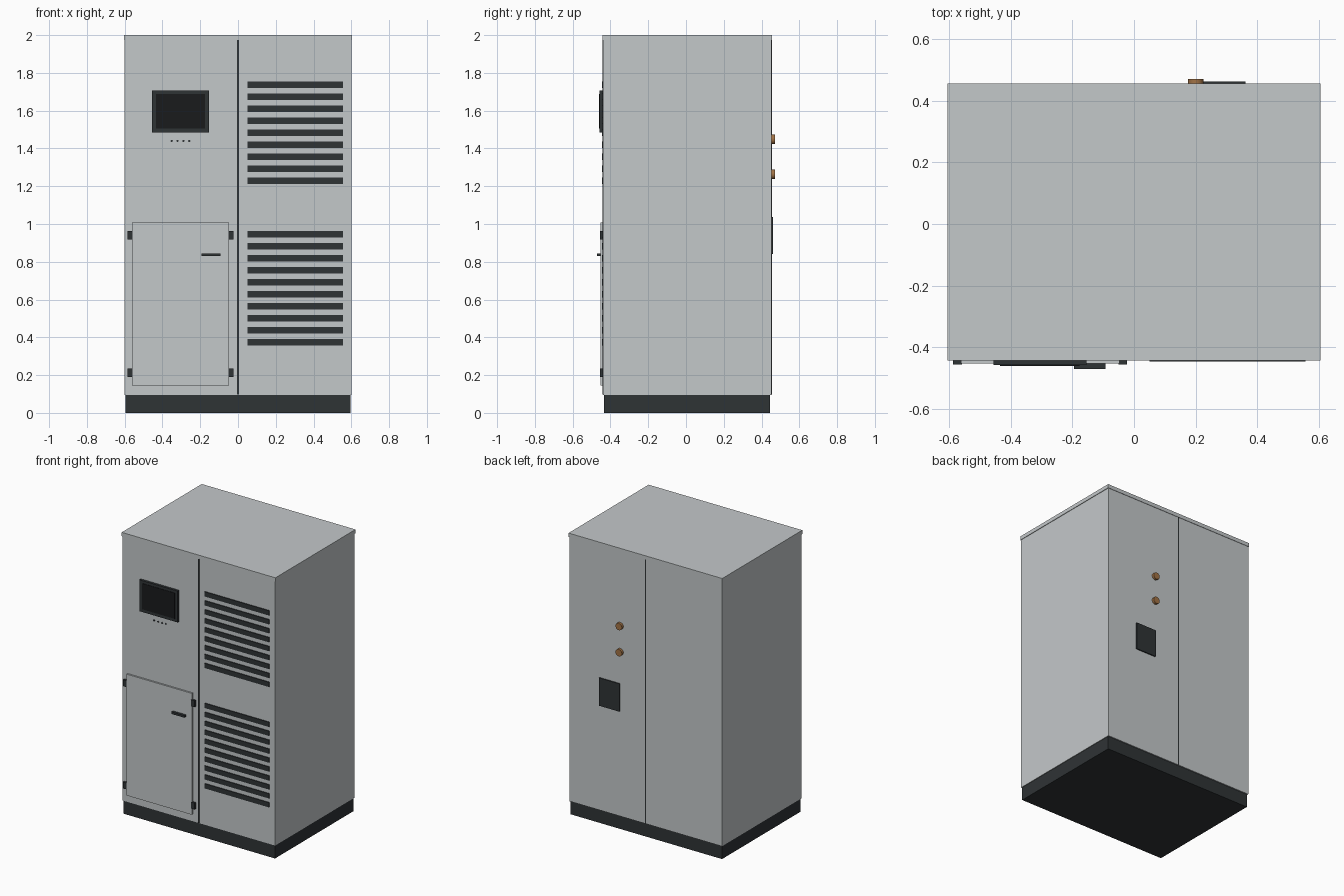
import bpy
from math import pi

if "Cube" in bpy.data.objects:
    bpy.data.objects.remove(bpy.data.objects["Cube"])


def material(name, rgb):
    m = bpy.data.materials.new(name)
    m.diffuse_color = (*rgb, 1)
    m.use_nodes = True
    m.node_tree.nodes["Principled BSDF"].inputs["Base Color"].default_value = m.diffuse_color
    return m


GREY = material("cabinet_grey", (0.55, 0.58, 0.59))
DARK = material("dark_trim", (0.028, 0.033, 0.036))
BLACK = material("screen_black", (0.01, 0.011, 0.012))
COPPER = material("copper", (0.36, 0.17, 0.06))
FRONT, BACK = -0.44, 0.453
EMBED = 0.004


def box(name, x, y, z, mat):
    """Box from (min, max) ranges on each axis."""
    bpy.ops.mesh.primitive_cube_add(size=1, location=[sum(r) / 2 for r in (x, y, z)])
    o = bpy.context.object
    o.name = name
    o.scale = [r[1] - r[0] for r in (x, y, z)]
    bpy.ops.object.transform_apply(location=False, rotation=False, scale=True)
    o.data.materials.append(mat)
    return o


def front_box(name, x, z, y_front, mat):
    return box(name, x, (y_front, FRONT + EMBED), z, mat)


def disc(name, x, z, y, radius, sides, mat):
    """Cylinder lying along y."""
    bpy.ops.mesh.primitive_cylinder_add(vertices=sides, radius=radius, depth=y[1] - y[0],
                                        location=(x, sum(y) / 2, z), rotation=(pi / 2, 0, 0))
    o = bpy.context.object
    o.name = name
    o.data.materials.append(mat)
    bpy.ops.object.shade_smooth_by_angle()
    return o


# Cabinet shell
box("plinth", (-0.595, 0.595), (-0.434, 0.445), (0, 0.097), DARK)
box("cabinet_body", (-0.6, 0.6), (FRONT, BACK), (0.095, 1.974), GREY)
box("roof", (-0.604, 0.604), (-0.443, 0.456), (1.973, 2.0), GREY)

# Centre seams, front and back
front_box("front_seam", (-0.004, 0.004), (0.097, 1.973), FRONT - 0.002, DARK)
box("back_seam", (-0.004, 0.004), (BACK - EMBED, BACK + 0.002), (0.097, 1.973), DARK)

# Control screen and its buttons
front_box("screen_bezel", (-0.456, -0.154), (1.485, 1.708), -0.457, DARK)
front_box("screen_display", (-0.434, -0.176), (1.506, 1.689), -0.460, BLACK)
for i in range(4):
    disc(f"button_{i + 1}", -0.351 + 0.031 * i, 1.44, (FRONT - 0.003, FRONT + EMBED),
         0.006, 12, DARK)

# Ventilation slats: (label, top centre height, count)
for label, top, count in (("upper", 1.737, 9), ("lower", 0.945, 10)):
    for i in range(count):
        z = top - 0.0635 * i
        front_box(f"{label}_vent_slat_{i + 1}", (0.05, 0.555), (z - 0.017, z + 0.017),
                  FRONT - 0.006, DARK)

# Access door with hinges and handle
front_box("access_door", (-0.561, -0.047), (0.146, 1.008), -0.452, GREY)
for side, x in (("left", (-0.586, -0.558)), ("right", (-0.051, -0.023))):
    for level, z in (("lower", 0.213), ("upper", 0.94)):
        front_box(f"{side}_{level}_hinge", x, (z - 0.023, z + 0.023), -0.455, DARK)
front_box("door_handle", (-0.194, -0.092), (0.83, 0.845), -0.4705, DARK)

# Rear connectors and cover plate
for i, z in enumerate((1.263, 1.448)):
    disc(f"rear_connector_{i + 1}", 0.2, z, (BACK - EMBED, 0.4705), 0.025, 24, COPPER)
box("rear_cover_plate", (0.2, 0.361), (BACK - EMBED, 0.461), (0.84, 1.038), DARK)
